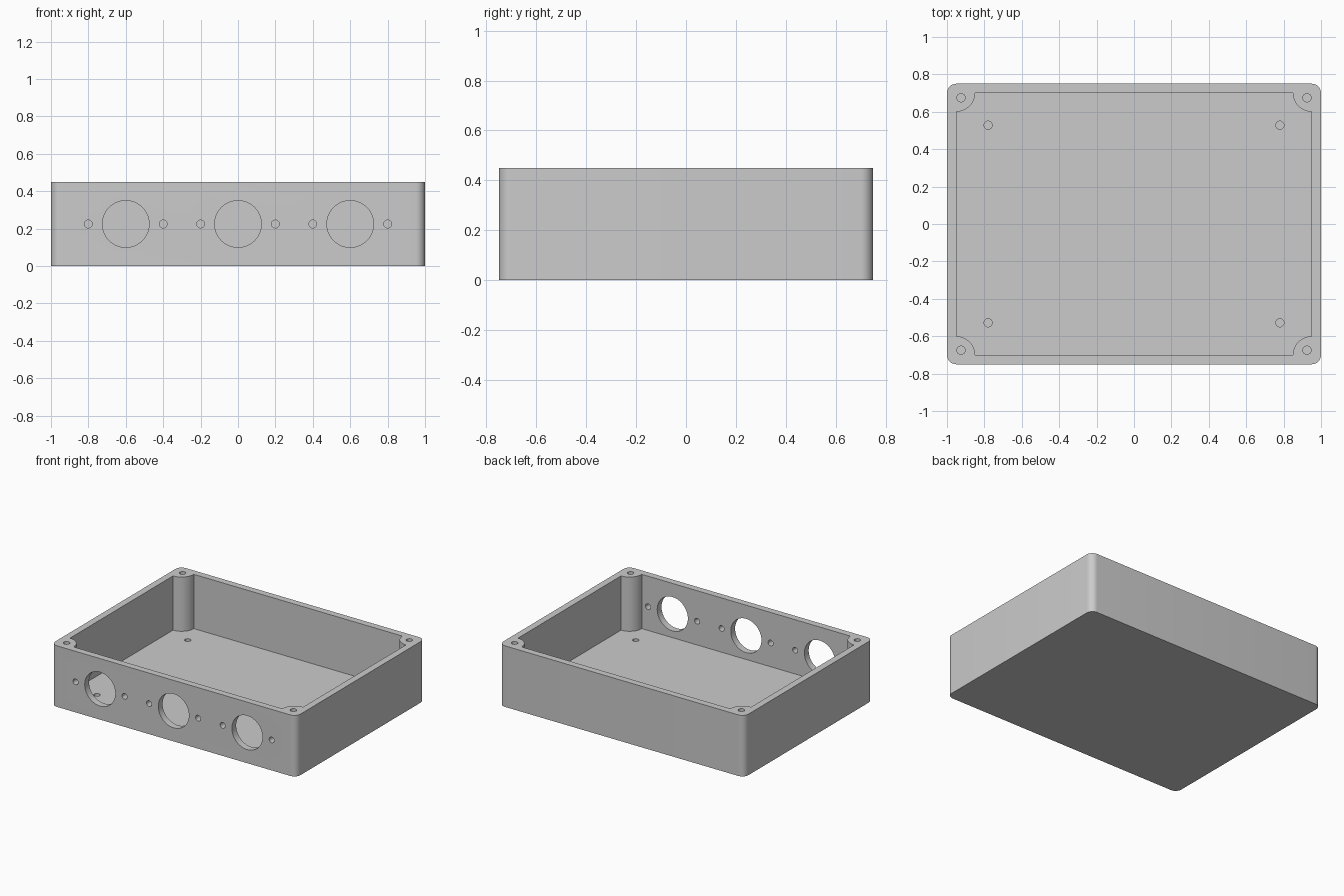
import bpy, bmesh
from math import pi, radians
from mathutils import Matrix

W, D, H, T = 2.0, 1.5, 0.45, 0.05     # width, depth, height, wall thickness
MID_Z = H / 2

if "Cube" in bpy.data.objects:
    bpy.data.objects.remove(bpy.data.objects["Cube"], do_unlink=True)

grey = bpy.data.materials.new("light_grey_plastic")
grey.use_nodes = True
grey.diffuse_color = (0.6, 0.6, 0.6, 1)
grey.node_tree.nodes["Principled BSDF"].inputs["Base Color"].default_value = grey.diffuse_color


def finish(name, bm):
    mesh = bpy.data.meshes.new(name)
    bm.to_mesh(mesh)
    bm.free()
    mesh.materials.append(grey)
    obj = bpy.data.objects.new(name, mesh)
    bpy.context.collection.objects.link(obj)
    return obj


def box(name, size, z0, z1, corner=0):
    """Block between two heights, with optional rounded upright edges."""
    bm = bmesh.new()
    bmesh.ops.create_cube(bm, size=1)
    bmesh.ops.scale(bm, vec=(size[0], size[1], z1 - z0), verts=bm.verts)
    bmesh.ops.translate(bm, vec=(0, 0, (z0 + z1) / 2), verts=bm.verts)
    if corner:
        upright = [e for e in bm.edges
                   if abs(e.verts[0].co.z - e.verts[1].co.z) > 0.01]
        bmesh.ops.bevel(bm, geom=upright, offset=corner, segments=10,
                        profile=0.5, affect='EDGES')
    return finish(name, bm)


def cylinders(name, places, length, along_y=False):
    """Several cylinders in one object; each place is (centre, radius)."""
    bm = bmesh.new()
    turn = Matrix.Rotation(pi / 2, 4, 'X') if along_y else Matrix()
    for centre, radius in places:
        bmesh.ops.create_cone(bm, cap_ends=True, segments=48 if radius > 0.05 else 24,
                              radius1=radius, radius2=radius, depth=length,
                              matrix=Matrix.Translation(centre) @ turn)
    return finish(name, bm)


def cut(target, cutter):
    """Subtract the cutter from the target, then discard the cutter."""
    mod = target.modifiers.new("cut", 'BOOLEAN')
    mod.operation, mod.solver, mod.object = 'DIFFERENCE', 'EXACT', cutter
    bpy.context.view_layer.objects.active = target
    bpy.ops.object.modifier_apply(modifier=mod.name)
    bpy.data.objects.remove(cutter, do_unlink=True)


def four_corners(x, y, z, radius):
    return [((sx * x, sy * y, z), radius) for sx in (-1, 1) for sy in (-1, 1)]


# Enclosure shell with a cavity that leaves round screw posts in the corners
enclosure = box("enclosure", (W, D), 0, H, corner=0.05)
cavity = box("cavity_cutter", (W - 2 * T, D - 2 * T), T, H + 0.1)
cut(cavity, cylinders("post_cutter", four_corners(W / 2 - T, D / 2 - T, 0.3, 0.1), 1))
cut(enclosure, cavity)

# Blind screw holes in the posts and in the floor
cut(enclosure, cylinders("post_holes", four_corners(0.925, 0.675, H, 0.022), 0.5))
cut(enclosure, cylinders("floor_holes", four_corners(0.78, 0.528, T, 0.022), 0.05))

# Three connector openings in the front, each with a pair of screw holes
openings = []
for x in (-0.6, 0, 0.6):
    openings.append(((x, -D / 2, MID_Z), 0.125))
    openings += [((x + dx, -D / 2, MID_Z), 0.021) for dx in (-0.2, 0.2)]
cut(enclosure, cylinders("front_holes", openings, 4 * T, along_y=True))

# Smooth the round surfaces and keep the rims sharp
bpy.ops.object.select_all(action='DESELECT')
enclosure.select_set(True)
bpy.context.view_layer.objects.active = enclosure
bpy.ops.object.shade_smooth_by_angle(angle=radians(30))
